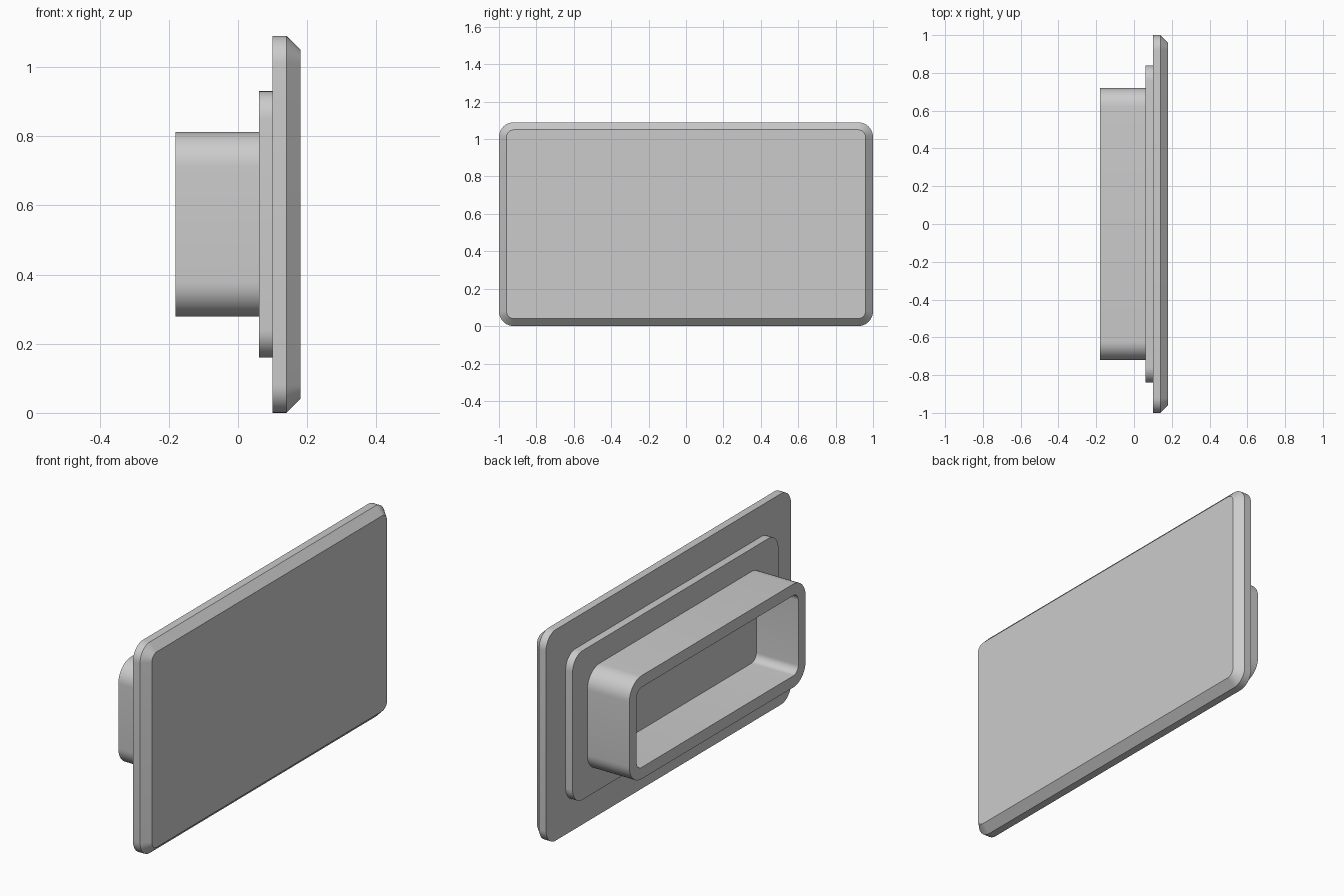
import bpy
import bmesh
from math import cos, sin, pi, radians

cube = bpy.data.objects.get("Cube")
if cube:
    bpy.data.objects.remove(cube, do_unlink=True)

MID_Z = 0.545
CORNER_STEPS = 10

grey = bpy.data.materials.new("plain grey")
grey.use_nodes = True
grey.diffuse_color = (0.6, 0.6, 0.6, 1)
grey.node_tree.nodes["Principled BSDF"].inputs["Base Color"].default_value = (0.6, 0.6, 0.6, 1)


def ring(bm, x, half_y, half_z, radius):
    """Rounded rectangle of vertices standing at depth x."""
    verts = []
    for quarter, (sy, sz) in enumerate([(1, 1), (-1, 1), (-1, -1), (1, -1)]):
        for i in range(CORNER_STEPS + 1):
            a = (quarter + i / CORNER_STEPS) * pi / 2
            verts.append(bm.verts.new((
                x,
                sy * (half_y - radius) + radius * cos(a),
                MID_Z + sz * (half_z - radius) + radius * sin(a))))
    return verts


def loft(name, sections, hollow=False):
    """Skin the sections in order; cap the ends, or join them into a tube."""
    bm = bmesh.new()
    rings = [ring(bm, *s) for s in sections]
    pairs = list(zip(rings, rings[1:]))
    if hollow:
        pairs.append((rings[-1], rings[0]))
    else:
        bm.faces.new(rings[0])
        bm.faces.new(rings[-1])
    for a, b in pairs:
        for i in range(len(a)):
            j = (i + 1) % len(a)
            bm.faces.new((a[i], a[j], b[j], b[i]))
    bmesh.ops.recalc_face_normals(bm, faces=bm.faces)
    mesh = bpy.data.meshes.new(name)
    bm.to_mesh(mesh)
    bm.free()
    mesh.materials.append(grey)
    obj = bpy.data.objects.new(name, mesh)
    bpy.context.collection.objects.link(obj)
    bpy.ops.object.select_all(action="DESELECT")
    obj.select_set(True)
    bpy.context.view_layer.objects.active = obj
    bpy.ops.object.shade_smooth_by_angle(angle=radians(30))


# Face plate with a chamfered outer rim
loft("face_plate", [
    (0.10, 1.0, MID_Z, 0.08),
    (0.14, 1.0, MID_Z, 0.08),
    (0.18, 0.96, MID_Z - 0.04, 0.04)])

# Stepped flange behind the plate, sunk slightly into it
loft("flange", [
    (0.06, 0.84, 0.385, 0.08),
    (0.11, 0.84, 0.385, 0.08)])

# Hollow collar, its open end away from the plate
WALL = 0.06
outer = (0.72, 0.267, 0.10)
inner = tuple(v - WALL for v in outer)
loft("collar", [
    (0.07, *outer), (-0.18, *outer),
    (-0.18, *inner), (0.07, *inner)], hollow=True)
